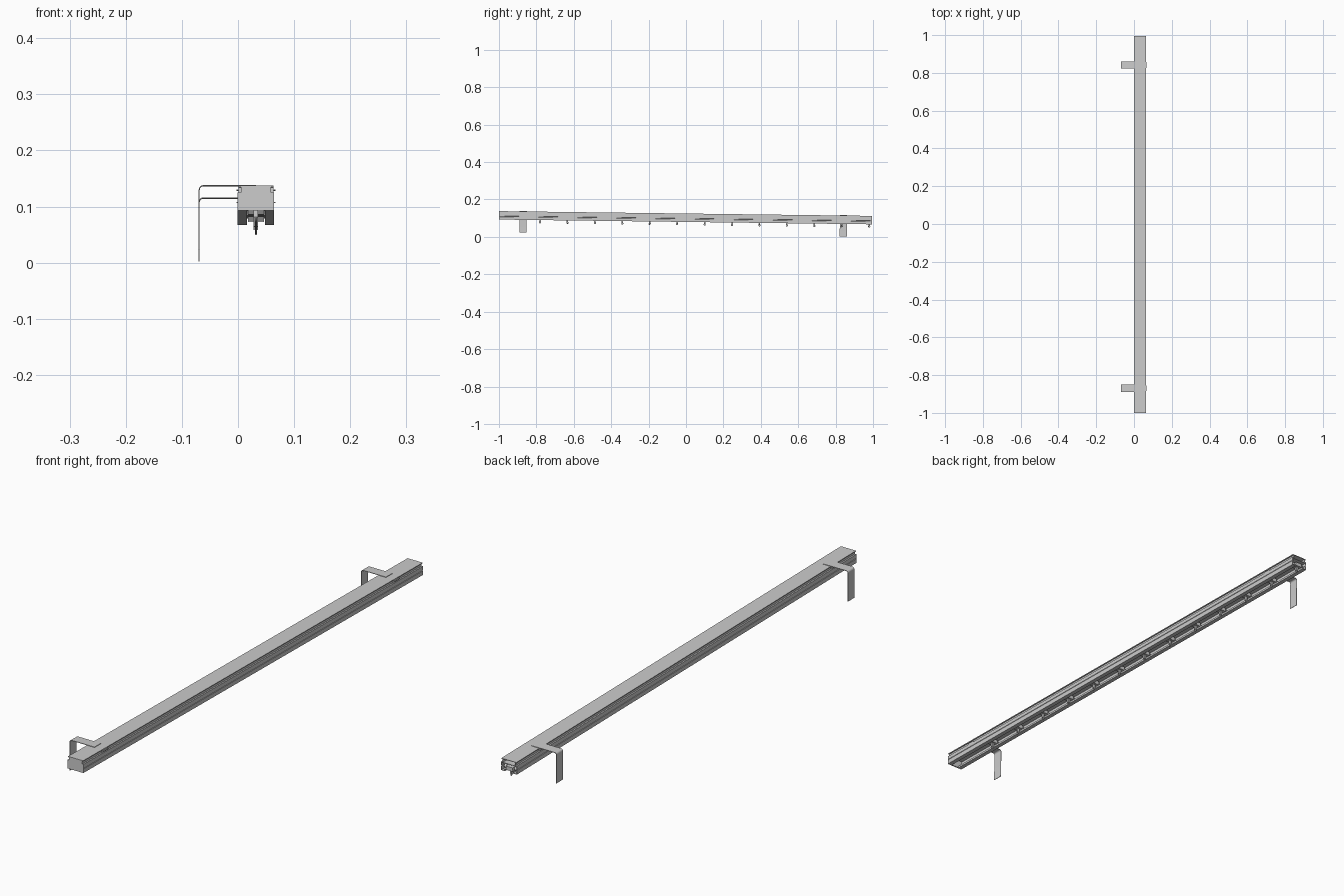
import bpy, bmesh, math
from mathutils import Matrix, Vector

if "Cube" in bpy.data.objects:
    bpy.data.objects.remove(bpy.data.objects["Cube"])

CX = 0.032                      # rail centre line in x
# Whole assembly slopes gently down toward +y
TILT = Matrix.Translation((0, 0, 0.125)) @ Matrix.Rotation(-math.atan(0.0128), 4, 'X')


def finish(name, bm, smooth=False):
    bmesh.ops.recalc_face_normals(bm, faces=bm.faces)
    bm.transform(TILT)
    me = bpy.data.meshes.new(name)
    bm.to_mesh(me)
    bm.free()
    ob = bpy.data.objects.new(name, me)
    bpy.context.collection.objects.link(ob)
    if smooth:
        bpy.ops.object.select_all(action='DESELECT')
        ob.select_set(True)
        bpy.context.view_layer.objects.active = ob
        bpy.ops.object.shade_smooth_by_angle(angle=math.radians(35))
    return ob


def extrude(bm, pts, y0, y1):
    """Extrude a closed xz profile along y."""
    face = bm.faces.new([bm.verts.new((x, y0, z)) for x, z in pts])
    geo = bmesh.ops.extrude_face_region(bm, geom=[face])['geom']
    bmesh.ops.translate(bm, vec=(0, y1 - y0, 0),
                        verts=[g for g in geo if isinstance(g, bmesh.types.BMVert)])


def box(bm, x0, x1, y0, y1, z0, z1):
    extrude(bm, [(x0, z0), (x1, z0), (x1, z1), (x0, z1)], y0, y1)


def mirrored(half):
    return [(CX + x, z) for x, z in half] + [(CX - x, z) for x, z in reversed(half)]


# Rail: thin open channel with a side groove and inward lips at the slot
half = [(0.031, 0), (0.031, -0.003), (0.027, -0.003), (0.027, -0.013),
        (0.0325, -0.013), (0.0325, -0.026), (0.031, -0.027), (0.031, -0.029),
        (0.0325, -0.030), (0.0325, -0.045), (0.016, -0.045), (0.016, -0.038),
        (0.0175, -0.038), (0.0175, -0.0432), (0.0305, -0.0432), (0.0305, -0.0305),
        (0.029, -0.0295), (0.029, -0.0265), (0.0305, -0.0255), (0.0305, -0.0148),
        (0.0252, -0.0148), (0.0252, -0.0018)]
bm = bmesh.new()
extrude(bm, mirrored(half), -0.995, 0.995)
finish("rail", bm)

# Inner web closing the roof of the carrier track
bm = bmesh.new()
box(bm, CX - 0.0305, CX + 0.0305, -0.994, 0.994, -0.0165, -0.0148)
finish("rail_web", bm)

# End cap on the raised end, following the rail outline
bm = bmesh.new()
extrude(bm, mirrored([(0.031, 0), (0.031, -0.003), (0.027, -0.003), (0.027, -0.013),
                      (0.0325, -0.013), (0.0325, -0.045)]), -1.0, -0.995)
finish("end_cap", bm)

# Wall brackets: bent strips lying on the rail, with clips in the side grooves
R, T, XL = 0.008, 0.0018, -0.07
for label, y in (("front", -0.87), ("back", 0.842)):
    def arc(r):
        return [(XL + R - r * math.sin(a), T - R + r * math.cos(a))
                for a in (math.pi / 2 * i / 8 for i in range(9))]
    bm = bmesh.new()
    outer = [(CX, T)] + arc(R) + [(XL, -0.112)]
    inner = [(CX, 0)] + arc(R - T) + [(XL + T, -0.112)]
    extrude(bm, outer + inner[::-1], y - 0.019, y + 0.019)
    finish(label + "_bracket", bm, True)
    bm = bmesh.new()
    for s in (-1, 1):
        for a, b, z0, z1 in ((0.027, 0.031, -0.012, -0.0032), (0.031, 0.0345, -0.008, -0.006)):
            xs = sorted((CX + s * a, CX + s * b))
            box(bm, *xs, y - 0.015, y + 0.015, z0, z1)
    finish(label + "_bracket_clips", bm)


def cylinder(bm, centre, r, depth, axis):
    rot = Matrix.Rotation(math.pi / 2, 4, axis) if axis else Matrix()
    bmesh.ops.create_cone(bm, cap_ends=True, segments=16, radius1=r, radius2=r,
                          depth=depth, matrix=Matrix.Translation(centre) @ rot)


def ring(bm, centre, big, small, n=16, m=6):
    """Eyelet in the yz plane."""
    rows = []
    for i in range(n):
        a = 2 * math.pi * i / n
        d = Vector((0, math.cos(a), math.sin(a)))
        rows.append([bm.verts.new(Vector(centre) + d * (big + small * math.cos(t))
                                  + Vector((small * math.sin(t), 0, 0)))
                     for t in (2 * math.pi * j / m for j in range(m))])
    for i in range(n):
        p, q = rows[i], rows[(i + 1) % n]
        for j in range(m):
            k = (j + 1) % m
            bm.faces.new((p[j], p[k], q[k], q[j]))


# Carriers: wheeled trolleys with a hanging stem and eyelet
for i in range(13):
    y = -0.78 + i * 0.1467
    bm = bmesh.new()
    box(bm, CX - 0.014, CX + 0.014, y - 0.012, y + 0.012, -0.040, -0.026)
    for s in (-1, 1):
        cylinder(bm, (CX + s * 0.021, y, -0.0315), 0.0064, 0.009, 'Y')
    cylinder(bm, (CX, y, -0.0315), 0.002, 0.05, 'Y')
    box(bm, CX - 0.004, CX + 0.004, y - 0.004, y + 0.004, -0.054, -0.040)
    ring(bm, (CX, y, -0.0575), 0.004, 0.0018)
    finish("carrier_%02d" % (i + 1), bm, True)
